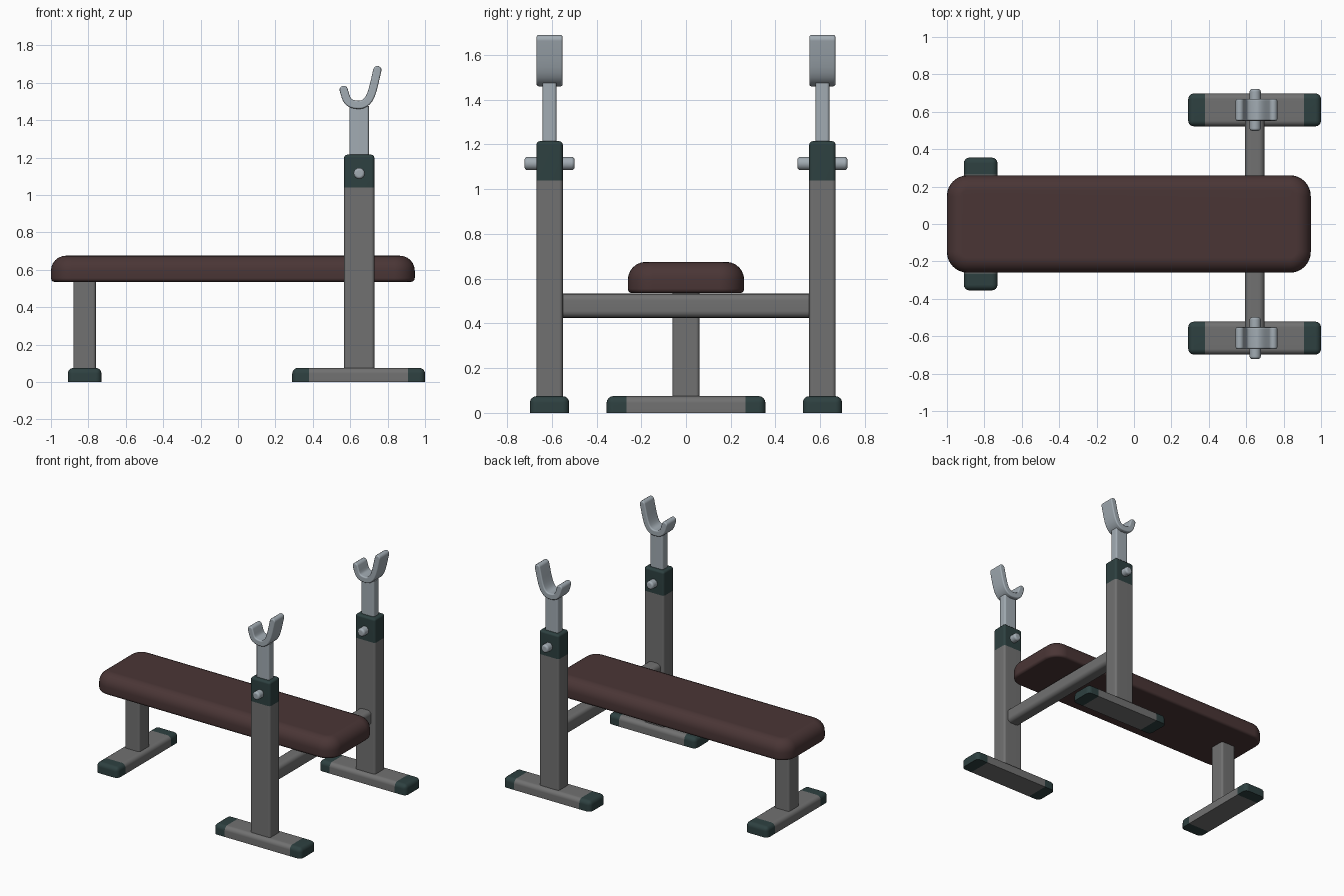
import bpy, bmesh, math
from mathutils import Vector

if "Cube" in bpy.data.objects:
    bpy.data.objects.remove(bpy.data.objects["Cube"])


def mat(name, rgb):
    m = bpy.data.materials.new(name)
    m.diffuse_color = (*rgb, 1)
    m.use_nodes = True
    m.node_tree.nodes["Principled BSDF"].inputs["Base Color"].default_value = m.diffuse_color
    return m


GREY = mat("frame grey", (0.165, 0.165, 0.165))
GREEN = mat("dark green cap", (0.027, 0.052, 0.052))
STEEL = mat("light steel", (0.36, 0.41, 0.45))
BROWN = mat("brown upholstery", (0.068, 0.036, 0.036))


def finish(name, bm, mats, rule=None):
    bmesh.ops.recalc_face_normals(bm, faces=bm.faces[:])
    if rule:
        for f in bm.faces:
            f.material_index = 1 if rule(f.calc_center_median()) else 0
    me = bpy.data.meshes.new(name)
    bm.to_mesh(me)
    bm.free()
    for m in mats:
        me.materials.append(m)
    ob = bpy.data.objects.new(name, me)
    bpy.context.collection.objects.link(ob)
    bpy.ops.object.select_all(action='DESELECT')
    ob.select_set(True)
    bpy.context.view_layer.objects.active = ob
    bpy.ops.object.shade_smooth_by_angle(angle=math.radians(40))
    wn = ob.modifiers.new("weighted normals", 'WEIGHTED_NORMAL')
    wn.keep_sharp = True
    return ob


def box(lo, hi):
    bm = bmesh.new()
    bmesh.ops.create_cube(bm, size=1)
    for v in bm.verts:
        v.co = Vector([(a + b) / 2 + c * (b - a) for a, b, c in zip(lo, hi, v.co)])
    return bm


def bevel(bm, test, width, seg):
    """Round every edge whose two end points pass the test."""
    edges = [e for e in bm.edges if test(e.verts[0].co, e.verts[1].co)]
    bmesh.ops.bevel(bm, geom=edges, offset=width, segments=seg, profile=0.5,
                    affect='EDGES', clamp_overlap=True)


def cut(bm, co, no):
    bmesh.ops.bisect_plane(bm, geom=bm.verts[:] + bm.edges[:] + bm.faces[:],
                           plane_co=co, plane_no=no)


def along(axis):
    return lambda a, b: abs((a - b)[axis]) > 0.9 * (a - b).length


def foot(name, lo, hi, axis, cap):
    """Floor foot with flat underside and coloured end caps."""
    bm = box(lo, hi)
    bevel(bm, lambda a, b: max(a.z, b.z) > 0.01, 0.03, 4)
    no = Vector((0, 0, 0))
    no[axis] = 1
    for c in (lo[axis] + cap, hi[axis] - cap):
        cut(bm, no * c, no)
    finish(name, bm, [GREY, GREEN],
           lambda c: not lo[axis] + cap < c[axis] < hi[axis] - cap)


# Padded bench top
bm = box((-1, -0.26, 0.535), (0.945, 0.26, 0.675))
bevel(bm, along(2), 0.11, 8)
bevel(bm, lambda a, b: min(a.z, b.z) > 0.67, 0.08, 6)
bevel(bm, lambda a, b: max(a.z, b.z) < 0.54, 0.02, 3)
finish("bench_pad", bm, [BROWN])

# Single leg and its foot
bm = box((-0.88, -0.06, 0.06), (-0.76, 0.06, 0.54))
bevel(bm, along(2), 0.015, 3)
finish("bench_leg", bm, [GREY])
foot("bench_leg_foot", (-0.91, -0.355, 0), (-0.73, 0.355, 0.075), 1, 0.09)

# Crossbar between the uprights
bm = box((0.593, -0.57, 0.425), (0.698, 0.57, 0.533))
bevel(bm, along(1), 0.03, 4)
finish("crossbar", bm, [GREY])


def cradle(name, y):
    """Bent strip that holds the bar, wider arm at the +x side."""
    pts = [Vector(p) for p in ((0.565, 1.562), (0.588, 1.482),
                               (0.703, 1.482), (0.745, 1.668))]
    for _ in range(3):  # corner cutting smooths the bends
        new = [pts[0]]
        for i, (a, b) in enumerate(zip(pts, pts[1:])):
            if i > 0:
                new.append(a.lerp(b, 0.25))
            if i < len(pts) - 2:
                new.append(a.lerp(b, 0.75))
        pts = new + [pts[-1]]
    h = 0.022
    left, right = [], []
    for i, p in enumerate(pts):
        t = (pts[min(i + 1, len(pts) - 1)] - pts[max(i - 1, 0)]).normalized()
        n = Vector((-t.y, t.x)) * h
        left.append(p + n)
        right.append(p - n)

    def tip(p, start):  # half circle end
        d = start - p
        out = []
        for k in range(1, 6):
            a = -math.pi * k / 6
            out.append(p + Vector((d.x * math.cos(a) - d.y * math.sin(a),
                                   d.x * math.sin(a) + d.y * math.cos(a))))
        return out

    ring = left + tip(pts[-1], left[-1]) + right[::-1] + tip(pts[0], right[0])
    bm = bmesh.new()
    f = bm.faces.new([bm.verts.new((p.x, y - 0.058, p.y)) for p in ring])
    r = bmesh.ops.extrude_face_region(bm, geom=[f])
    bmesh.ops.translate(bm, vec=(0, 0.116, 0),
                        verts=[v for v in r['geom'] if isinstance(v, bmesh.types.BMVert)])
    bevel(bm, lambda a, b: abs(a.y - b.y) < 1e-5, 0.009, 3)
    finish(name, bm, [STEEL])


# Two rack sides
for side, s in (("near", -1), ("far", 1)):
    y = 0.61 * s
    foot(side + "_rack_foot", (0.29, y - 0.088, 0), (1.0, y + 0.088, 0.075), 0, 0.09)

    # Upright with dark collar on top
    bm = box((0.567, y - 0.059, 0.06), (0.729, y + 0.059, 1.215))
    bevel(bm, lambda a, b: max(a.z, b.z) > 0.1, 0.016, 3)
    cut(bm, (0, 0, 1.04), (0, 0, 1))
    finish(side + "_upright", bm, [GREY, GREEN], lambda c: c.z > 1.04)

    # Sliding inner post
    bm = box((0.595, y - 0.031, 1.15), (0.70, y + 0.031, 1.475))
    bevel(bm, along(2), 0.012, 3)
    finish(side + "_inner_post", bm, [STEEL])

    cradle(side + "_bar_cradle", y)

    # Locking pin through the collar
    bm = bmesh.new()
    bmesh.ops.create_cone(bm, cap_ends=True, segments=16, radius1=0.03,
                          radius2=0.03, depth=0.224)
    bevel(bm, lambda a, b: abs(a.z - b.z) < 1e-5, 0.014, 3)
    for v in bm.verts:
        v.co = Vector((0.648 + v.co.x, y + v.co.z, 1.115 + v.co.y))
    finish(side + "_locking_pin", bm, [STEEL])
